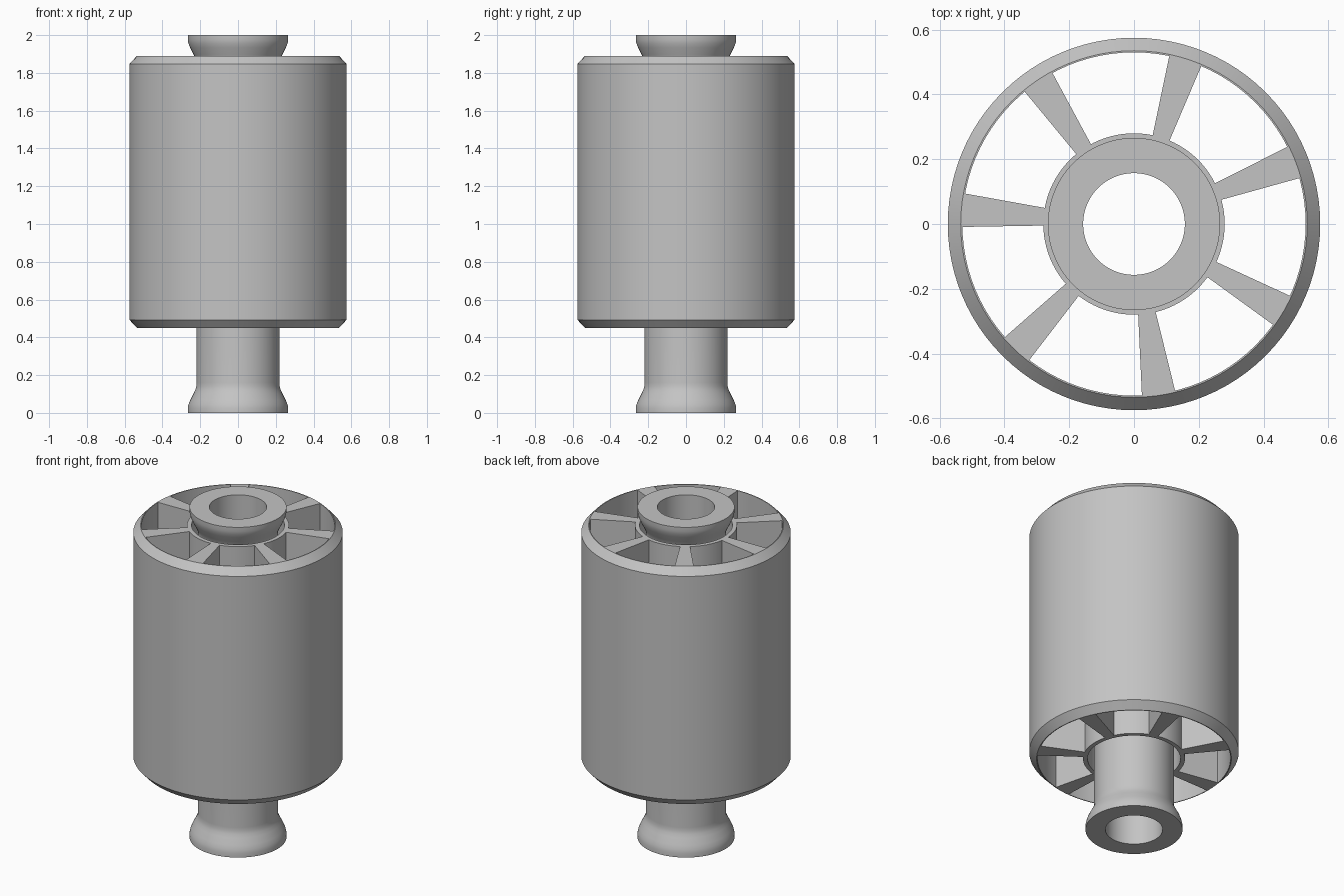
import bpy, bmesh
from math import cos, sin, radians, tau

cube = bpy.data.objects.get("Cube")
if cube:
    bpy.data.objects.remove(cube, do_unlink=True)

grey = bpy.data.materials.new("plain_grey")
grey.use_nodes = True
COLOUR = (0.55, 0.55, 0.55, 1)
grey.diffuse_color = COLOUR
bsdf = next(n for n in grey.node_tree.nodes if n.type == 'BSDF_PRINCIPLED')
bsdf.inputs["Base Color"].default_value = COLOUR
bsdf.inputs["Roughness"].default_value = 0.6

LOW, HIGH = 0.45, 1.89      # drum ends
SEGMENTS = 96


def finish(name, bm, smooth=True):
    bmesh.ops.recalc_face_normals(bm, faces=bm.faces)
    mesh = bpy.data.meshes.new(name)
    bm.to_mesh(mesh)
    bm.free()
    mesh.materials.append(grey)
    obj = bpy.data.objects.new(name, mesh)
    bpy.context.collection.objects.link(obj)
    if smooth:
        bpy.ops.object.select_all(action='DESELECT')
        obj.select_set(True)
        bpy.context.view_layer.objects.active = obj
        bpy.ops.object.shade_smooth_by_angle(angle=radians(30))
    return obj


def lathe(name, profile):
    """Revolve a closed (radius, z) profile about the z axis."""
    bm = bmesh.new()
    rings = []
    for i in range(SEGMENTS):
        a = tau * i / SEGMENTS
        rings.append([bm.verts.new((r * cos(a), r * sin(a), z)) for r, z in profile])
    n = len(profile)
    for i in range(SEGMENTS):
        p, q = rings[i], rings[(i + 1) % SEGMENTS]
        for j in range(n):
            k = (j + 1) % n
            bm.faces.new((p[j], q[j], q[k], p[k]))
    return finish(name, bm)


# Hollow centre tube, flared alike at both ends
flare = [(0.266, 0), (0.266, 0.025), (0.262, 0.045), (0.253, 0.067),
         (0.235, 0.103), (0.226, 0.122), (0.221, 0.14), (0.22, 0.16)]
outside = flare + [(r, 2 - z) for r, z in reversed(flare)]
lathe("centre_tube", outside + [(0.157, 2), (0.157, 0)])

# Outer drum with chamfered rims
CH = 0.043
lathe("outer_drum", [(0.535, LOW), (0.575, LOW + CH), (0.575, HIGH - CH),
                     (0.535, HIGH), (0.53, HIGH), (0.53, LOW)])

# Hub sleeve around the tube, with a small gap
lathe("hub_sleeve", [(0.28, LOW), (0.28, HIGH), (0.255, HIGH), (0.255, LOW)])

# Seven wedge-shaped spokes running the full drum height
SPOKES, HALF = 7, radians(5.6)
for s in range(SPOKES):
    a = radians(21.1) + tau * s / SPOKES
    corners = [(0.279, -HALF), (0.534, -HALF), (0.534, HALF), (0.279, HALF)]
    bm = bmesh.new()
    base = bm.faces.new([bm.verts.new((r * cos(a + d), r * sin(a + d), LOW))
                         for r, d in corners])
    new = bmesh.ops.extrude_face_region(bm, geom=[base])["geom"]
    bmesh.ops.translate(bm, vec=(0, 0, HIGH - LOW),
                        verts=[v for v in new if isinstance(v, bmesh.types.BMVert)])
    finish(f"spoke_{s + 1}", bm, smooth=False)
